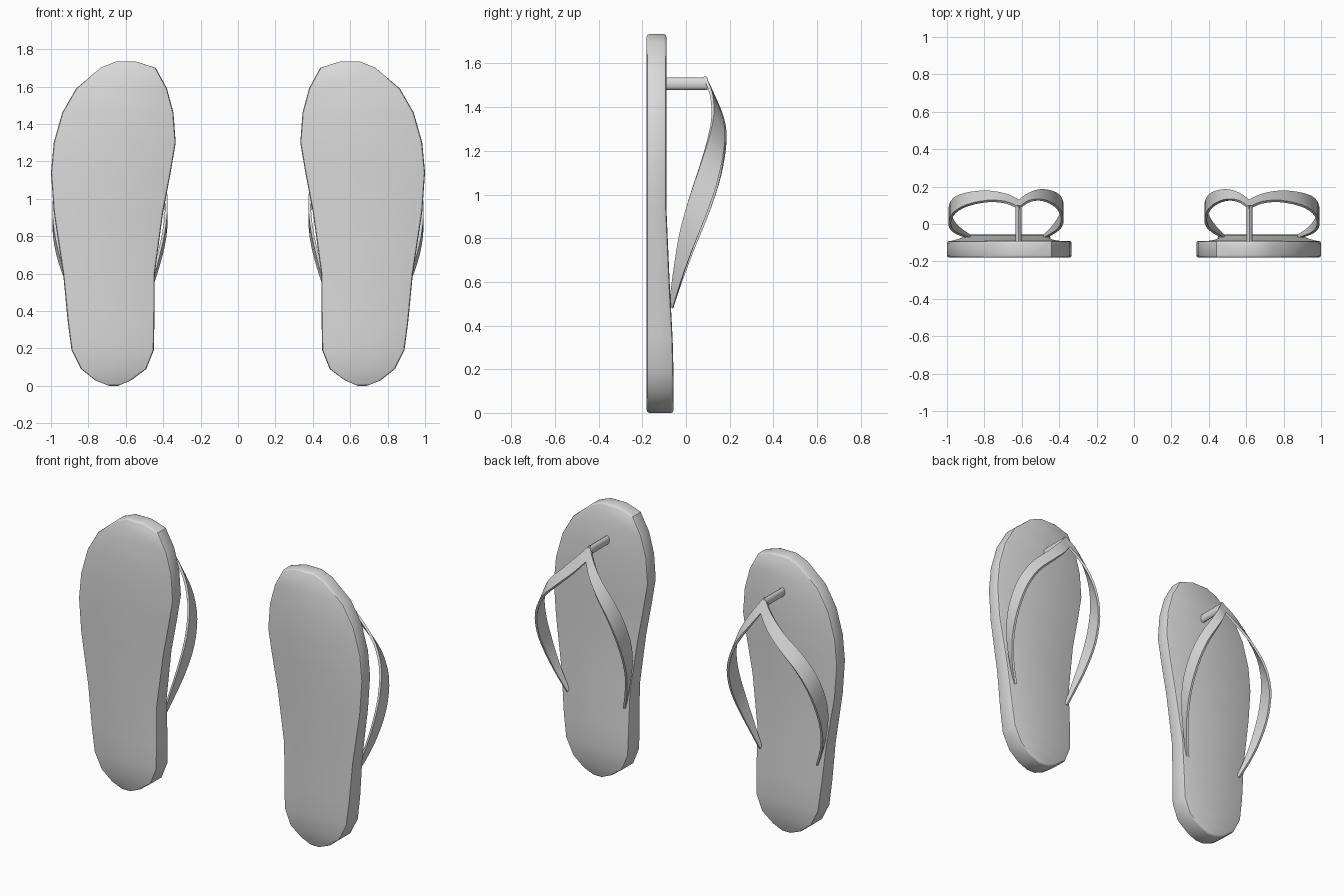
import bpy, bmesh, math
from mathutils import Vector

if "Cube" in bpy.data.objects:
    bpy.data.objects.remove(bpy.data.objects["Cube"])

grey = bpy.data.materials.new("rubber grey")
grey.diffuse_color = (0.7, 0.7, 0.7, 1)
grey.use_nodes = True
grey.node_tree.nodes["Principled BSDF"].inputs["Base Color"].default_value = grey.diffuse_color

# Sole outline: height, outer x, inner x
SOLE = [(1.735, .65, .55), (1.70, .735, .44), (1.59, .865, .38), (1.46, .94, .345),
        (1.30, .985, .333), (1.14, 1.0, .36), (.93, .985, .40), (.60, .935, .445),
        (.34, .91, .447), (.19, .89, .45), (.09, .84, .49), (.03, .765, .57), (0, .69, .64)]

# Strap stations: outer x, inner x, then y and z of the toe-side and ankle-side edges
STRAP = [(.615, .615, .085, 1.54, .125, 1.45), (.685, .565, .115, 1.46, .157, 1.37),
         (.78, .505, .122, 1.36, .174, 1.28), (.89, .442, .10, 1.25, .165, 1.17),
         (.96, .398, .06, 1.12, .137, 1.04), (.985, .383, .01, .97, .086, .89),
         (.975, .398, -.03, .82, .03, .75), (.937, .435, -.055, .66, -.02, .61),
         (.88, .478, -.075, .50, -.06, .48)]


def finish(bm, name, mods=()):
    """Turn a bmesh into a named object, apply modifiers, shade it."""
    bmesh.ops.recalc_face_normals(bm, faces=bm.faces)
    me = bpy.data.meshes.new(name)
    bm.to_mesh(me)
    bm.free()
    ob = bpy.data.objects.new(name, me)
    bpy.context.collection.objects.link(ob)
    me.materials.append(grey)
    bpy.ops.object.select_all(action='DESELECT')
    ob.select_set(True)
    bpy.context.view_layer.objects.active = ob
    for kind, settings in mods:
        m = ob.modifiers.new(kind.lower(), kind)
        for key, value in settings.items():
            setattr(m, key, value)
        bpy.ops.object.modifier_apply(modifier=m.name)
    bpy.ops.object.shade_smooth_by_angle(angle=math.radians(40))
    return ob


def footbed_y(z):
    t = min(max((1.0 - z) / .85, 0), 1)
    return -.09 + .033 * t * t * (3 - 2 * t)


def sole(side, s):
    bm = bmesh.new()
    rows = [[[bm.verts.new((s * x, y, z)) for x in (xo, xi)]
             for y in (-.18, footbed_y(z))] for z, xo, xi in SOLE]
    for a, b in zip(rows, rows[1:]):
        for k in (0, 1):
            bm.faces.new((a[k][0], a[k][1], b[k][1], b[k][0]))   # underside, footbed
            bm.faces.new((a[0][k], a[1][k], b[1][k], b[0][k]))   # side walls
    for r in (rows[0], rows[-1]):                                # toe and heel ends
        bm.faces.new((r[0][0], r[0][1], r[1][1], r[1][0]))
    finish(bm, side + "_sole", [("BEVEL", dict(width=.012, segments=2, limit_method='ANGLE',
                                               angle_limit=math.radians(55)))])


def catmull(p, steps=3):
    """Smooth a list of points."""
    q = [2 * p[0] - p[1]] + p + [2 * p[-1] - p[-2]]
    out = []
    for a, b, c, d in zip(q, q[1:], q[2:], q[3:]):
        for i in range(steps):
            t = i / steps
            out.append(.5 * (2 * b + (c - a) * t + (2 * a - 5 * b + 4 * c - d) * t * t
                             + (3 * b - a - 3 * c + d) * t ** 3))
    return out + [p[-1]]


def strap(side, s):
    bm = bmesh.new()
    edges = []
    for e in (2, 4):
        outer = catmull([Vector((s * r[0], r[e], r[e + 1])) for r in STRAP])
        # the inner branch arches slightly higher
        inner = catmull([Vector((s * r[1], r[e] + .011 * math.sin(math.pi * i / 8), r[e + 1]))
                         for i, r in enumerate(STRAP)])
        edges.append([bm.verts.new(v) for v in outer[::-1] + inner[1:]])
    lo, up = edges
    for i in range(len(lo) - 1):
        bm.faces.new((lo[i], lo[i + 1], up[i + 1], up[i]))
    finish(bm, side + "_strap", [("SOLIDIFY", dict(thickness=.014, offset=0))])


def toe_post(side, s):
    bm = bmesh.new()
    bmesh.ops.create_cone(bm, cap_ends=True, segments=12, radius1=1, radius2=1, depth=1)
    for v in bm.verts:
        x, y, z = v.co
        v.co = (s * .618 + .016 * x, .002 + .195 * z, 1.507 + .028 * y)
    finish(bm, side + "_toe_post")


for side, s in (("left", -1), ("right", 1)):
    sole(side, s)
    strap(side, s)
    toe_post(side, s)
